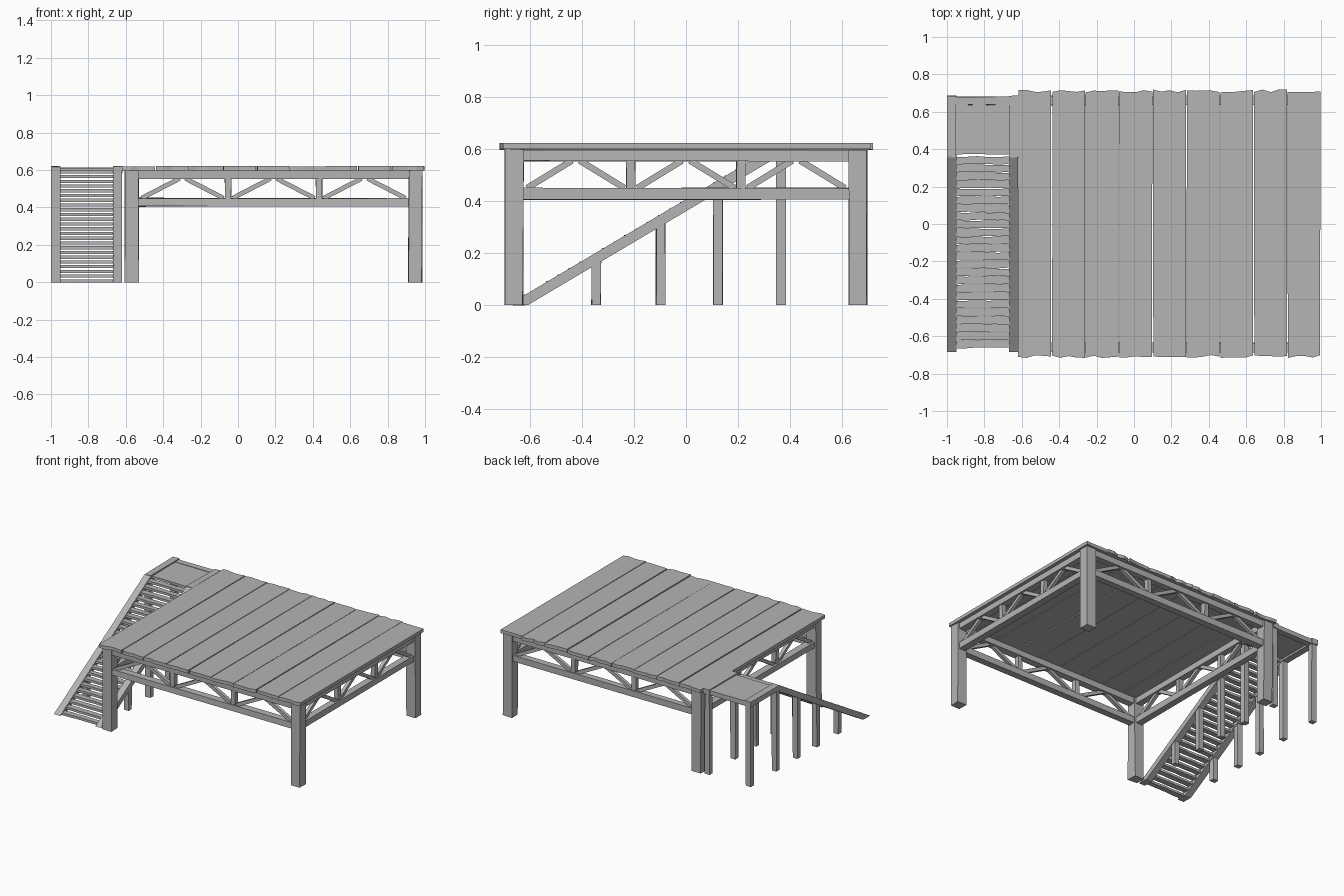
import bpy, bmesh, random, math
from mathutils import Vector

random.seed(4)
if "Cube" in bpy.data.objects:
    bpy.data.objects.remove(bpy.data.objects["Cube"])

GREY = (0.46, 0.46, 0.46, 1)
wood = bpy.data.materials.new("weathered_grey_wood")
wood.use_nodes = True
wood.diffuse_color = GREY
wood.node_tree.nodes["Principled BSDF"].inputs["Base Color"].default_value = GREY


def finish(name, bm):
    bmesh.ops.recalc_face_normals(bm, faces=bm.faces)
    mesh = bpy.data.meshes.new(name)
    bm.to_mesh(mesh)
    bm.free()
    mesh.materials.append(wood)
    obj = bpy.data.objects.new(name, mesh)
    bpy.context.collection.objects.link(obj)
    return obj


def box(name, x, y, z, rough=0.003):
    """Roughly hewn block between the given (low, high) ranges."""
    bm = bmesh.new()
    bmesh.ops.create_cube(bm, size=1)
    for v in bm.verts:
        for i, (lo, hi) in enumerate((x, y, z)):
            v.co[i] = (lo + hi) / 2 + v.co[i] * (hi - lo)
            if v.co[i] > 0.001 or i < 2:
                v.co[i] += random.uniform(-rough, rough)
    return finish(name, bm)


def prism(name, outline, x):
    """Side outline in (y, z) extruded across an x range."""
    bm = bmesh.new()
    face = bm.faces.new([bm.verts.new((x[0], a, b)) for a, b in outline])
    new = bmesh.ops.extrude_face_region(bm, geom=[face])["geom"]
    bmesh.ops.translate(bm, vec=(x[1] - x[0], 0, 0),
                        verts=[g for g in new if isinstance(g, bmesh.types.BMVert)])
    return finish(name, bm)


def strut(name, a, b, size):
    """Square bar from a to b."""
    a, b = Vector(a), Vector(b)
    bm = bmesh.new()
    bmesh.ops.create_cube(bm, size=1)
    d = b - a
    side = d.cross(Vector((0, 0, 1))).normalized()
    up = side.cross(d).normalized()
    for v in bm.verts:
        v.co = (a + b) / 2 + d * v.co.x + side * size * v.co.y + up * size * v.co.z
    return finish(name, bm)


def plank(name, x, y, z, steps, ragged):
    """Board along y whose two ends are unevenly cut."""
    bm = bmesh.new()
    ends = []
    for edge, sign in ((y[0], -1), (y[1], 1)):
        row = [(x[0] + (x[1] - x[0]) * i / steps + random.uniform(-.0015, .0015),
                edge - sign * random.uniform(0, ragged)) for i in range(steps + 1)]
        ends.append(row)
    outline = ends[0] + ends[1][::-1]
    face = bm.faces.new([bm.verts.new((a, b, z[0])) for a, b in outline])
    new = bmesh.ops.extrude_face_region(bm, geom=[face])["geom"]
    bmesh.ops.translate(bm, vec=(0, 0, z[1] - z[0]),
                        verts=[g for g in new if isinstance(g, bmesh.types.BMVert)])
    return finish(name, bm)


# Deck boards
LEFT, RIGHT, COUNT = -0.62, 1.0, 9
pitch = (RIGHT - LEFT) / COUNT
for i in range(COUNT):
    x0 = LEFT + i * pitch
    lift = random.uniform(-0.002, 0.002)
    plank(f"deck_board_{i + 1}", (x0 + .002, x0 + pitch - .003), (-.717, .72),
          (.597 + lift, .621 + lift), 4, .016)

# Corner posts
POST_X, POST_Y = (-.568, .948), (-.66, .66)
for sx, x in zip(("right", "left"), POST_X):
    for sy, y in zip(("front", "back"), POST_Y):
        box(f"{sy}_{sx}_post", (x - .037, x + .037), (y - .035, y + .035), (0, .598))


# Trussed side frames: two rails, dividers and peaked braces
def truss(name, place, lo, hi, cross):
    def rail(part, span, z, half):
        xs, ys = (span, (cross - half, cross + half)) if place == "x" \
            else ((cross - half, cross + half), span)
        box(f"{name}_{part}", xs, ys, z, .002)

    def point(t, z):
        return (t, cross, z) if place == "x" else (cross, t, z)

    rail("upper_rail", (lo, hi), (.553, .597), .025)
    rail("lower_rail", (lo, hi), (.405, .45), .025)
    bay = (hi - lo) / 3
    for i in range(3):
        start = lo + i * bay
        mid = start + bay / 2
        if i:
            rail(f"divider_{i}", (start - .017, start + .017), (.445, .558), .017)
        for s, foot in ((-1, start + .025), (1, start + bay - .025)):
            strut(f"{name}_brace_{i + 1}_{'a' if s < 0 else 'b'}",
                  point(foot, .45), point(mid + s * .015, .555), .024)


truss("front_truss", "x", -.54, .92, POST_Y[0])
truss("back_truss", "x", -.54, .92, POST_Y[1])
truss("right_truss", "y", -.635, .635, POST_X[0])
truss("left_truss", "y", -.635, .635, POST_X[1])

# Stair stringers, level with the ground at the foot
FOOT, HEAD, TOP = -.685, .36, .62
slope = TOP / (HEAD - FOOT)
DROP = .046
SIDES = {"outer": (-1.0, -.95), "inner": (-.667, -.62)}
for side, span in SIDES.items():
    prism(f"{side}_stringer", [(FOOT, 0), (FOOT + DROP / slope, 0),
                               (HEAD, TOP - DROP), (HEAD, TOP)], span)

# Stair treads
TREADS = 24
for i in range(TREADS):
    y = -.665 + i * (HEAD + .665) / TREADS
    z = (y + .022 - FOOT) * slope - .018
    plank(f"tread_{i + 1}", (-.952, -.665), (y, y + .046), (z - .008, z + .009), 5, .006)

# Stair and landing posts
for side, (a, b) in SIDES.items():
    mid = (a + b) / 2
    for i, y in enumerate((-.345, -.098, .123, .365, .66)):
        top = min((y - FOOT) * slope - .025, .6)
        box(f"{side}_stair_post_{i + 1}", (mid - .02, mid + .02), (y - .018, y + .018),
            (0, top), .002)

# Landing
for side, span in SIDES.items():
    box(f"{side}_landing_rail", span, (.355, .685), (.582, .62), .002)
box("landing_back_rail", (-.955, -.66), (.637, .68), (.582, .613), .002)
plank("landing_board", (-.952, -.665), (.37, .64), (.595, .611), 4, .004)
